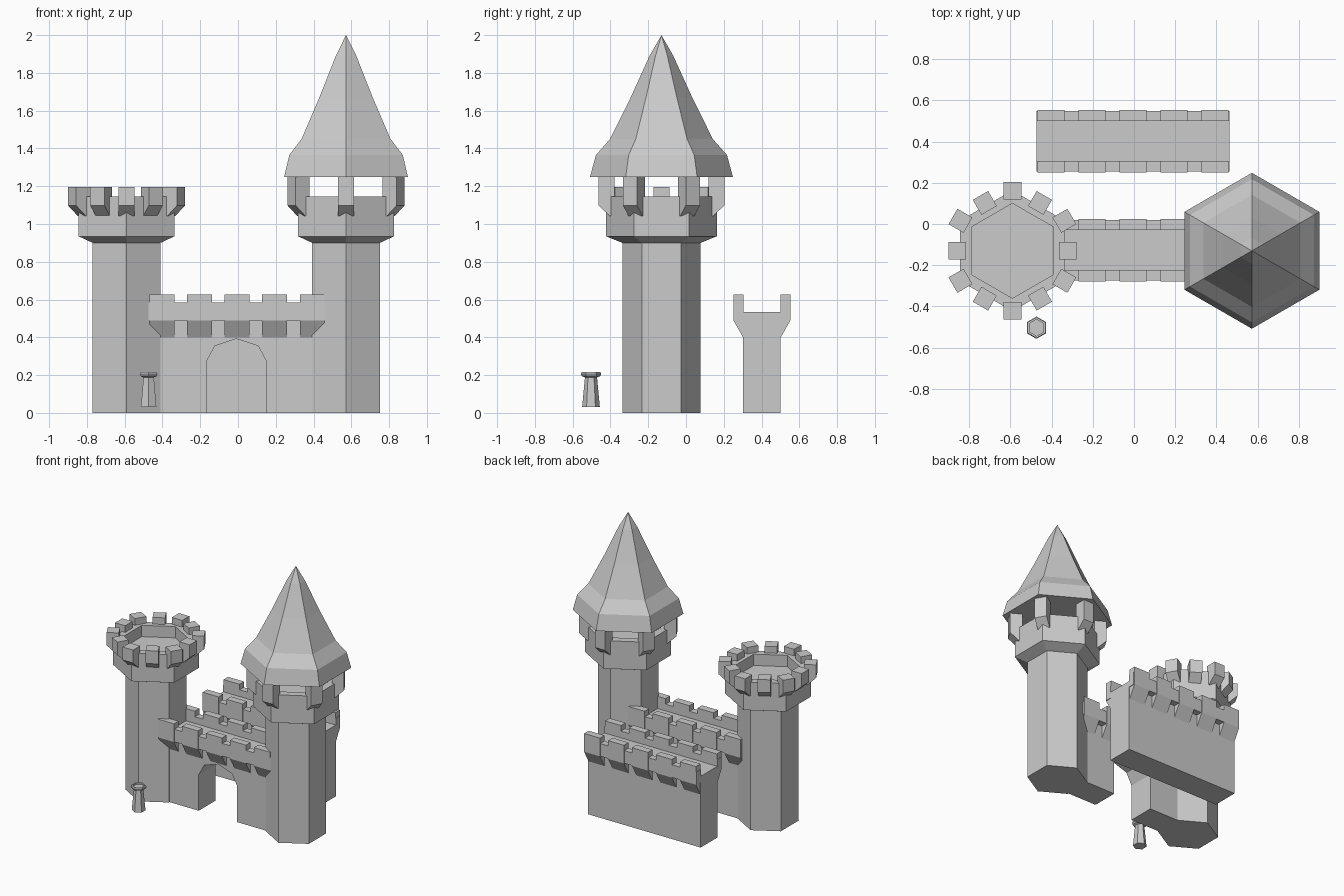
import bpy, bmesh
from math import sin, cos, pi, radians
from mathutils import Vector, Matrix

if "Cube" in bpy.data.objects:
    bpy.data.objects.remove(bpy.data.objects["Cube"])

TOWER_Y = -0.13
WALL_X = (-0.473, 0.463)


def finish(bm, name):
    bmesh.ops.recalc_face_normals(bm, faces=bm.faces)
    me = bpy.data.meshes.new(name)
    bm.to_mesh(me)
    bm.free()
    ob = bpy.data.objects.new(name, me)
    bpy.context.collection.objects.link(ob)
    return ob


def hex_lathe(name, profile, x, y):
    """Six-sided turned solid from (radius, z) pairs, corners facing +-y."""
    bm = bmesh.new()
    rings = []
    for r, z in profile:
        if r == 0:
            rings.append([bm.verts.new((x, y, z))] * 6)
        else:
            rings.append([bm.verts.new((x + r * cos(radians(30 + 60 * i)),
                                        y + r * sin(radians(30 + 60 * i)), z)) for i in range(6)])
    for a, b in zip(rings, rings[1:]):
        for i in range(6):
            j = (i + 1) % 6
            bm.faces.new(list(dict.fromkeys((a[i], a[j], b[j], b[i]))))
    for ring in (rings[0], rings[-1]):
        if len(set(ring)) == 6:
            bm.faces.new(ring)
    return finish(bm, name)


def prism(bm, pts, depth, matrix):
    """Extrude a 2D (x, z) outline along y by +-depth/2, then place it."""
    front = [bm.verts.new(matrix @ Vector((u, -depth / 2, v))) for u, v in pts]
    back = [bm.verts.new(matrix @ Vector((u, depth / 2, v))) for u, v in pts]
    bm.faces.new(front)
    bm.faces.new(back[::-1])
    n = len(pts)
    for i in range(n):
        j = (i + 1) % n
        bm.faces.new((front[i], front[j], back[j], back[i]))


def tower(side, x):
    hex_lathe(side + "_tower", [(0.207, 0), (0.207, 0.90), (0.293, 0.935), (0.293, 1.145),
                                (0.23, 1.145), (0.23, 1.06)], x, TOWER_Y)


def tower_merlons(name, x, top, angles):
    bm = bmesh.new()
    for a in angles:
        # merlons on the corners sit a little further out than those on the faces
        shift = 0.023 if round(a - 30) % 60 == 0 else 0
        pts = [(0.226, top), (0.31, top), (0.31, 1.098), (0.25, 1.042), (0.226, 1.042)]
        m = Matrix.Translation((x, TOWER_Y, 0)) @ Matrix.Rotation(radians(a), 4, 'Z')
        prism(bm, [(u + shift, z) for u, z in pts], 0.086, m)
    finish(bm, name)


def wall(name, y, opening=()):
    x0, x1 = WALL_X
    bm = bmesh.new()
    outline = [(x0, 0), *opening, (x1, 0), (x1, 0.535), (x0, 0.535)]
    prism(bm, outline, 0.198, Matrix.Translation((0, y, 0)))
    finish(bm, name)

    # parapets and corbelled merlons on both long sides
    bm = bmesh.new()
    mid = (x0 + x1) / 2
    for turn in (pi / 2, -pi / 2):
        rot = Matrix.Rotation(turn, 4, 'Z')
        rail = [(0.098, 0.49), (0.147, 0.49), (0.147, 0.585), (0.098, 0.585)]
        prism(bm, rail, x1 - x0, Matrix.Translation((mid, y, 0)) @ rot)
        merlon = [(0.097, 0.395), (0.151, 0.49), (0.151, 0.627), (0.097, 0.627)]
        for k in range(-2, 3):
            prism(bm, merlon, 0.132, Matrix.Translation((mid + 0.199 * k, y, 0)) @ rot)
    finish(bm, name + "_battlements")


# towers
tower("left", -0.59)
tower("right", 0.572)
tower_merlons("left_tower_merlons", -0.59, 1.195, range(0, 360, 30))
tower_merlons("roof_supports", 0.572, 1.25, range(30, 390, 60))

# pointed roof
hex_lathe("tower_roof", [(0.378, 1.25), (0.347, 1.365), (0.272, 1.45), (0.163, 1.67),
                         (0.063, 1.89), (0, 2.0)], 0.572, TOWER_Y)

# gate wall with arched opening, and the rear wall
arch = [(-0.168, 0), (-0.168, 0.27), (-0.122, 0.355), (-0.008, 0.392),
        (0.106, 0.355), (0.152, 0.27), (0.152, 0)]
wall("gate_wall", -0.127, arch)
wall("rear_wall", 0.402)

# small post in front of the gate
hex_lathe("post", [(0.047, 0.03), (0.032, 0.188), (0.05, 0.195), (0.054, 0.206),
                   (0.05, 0.216), (0.04, 0.216), (0.04, 0.205)], -0.473, -0.503)
